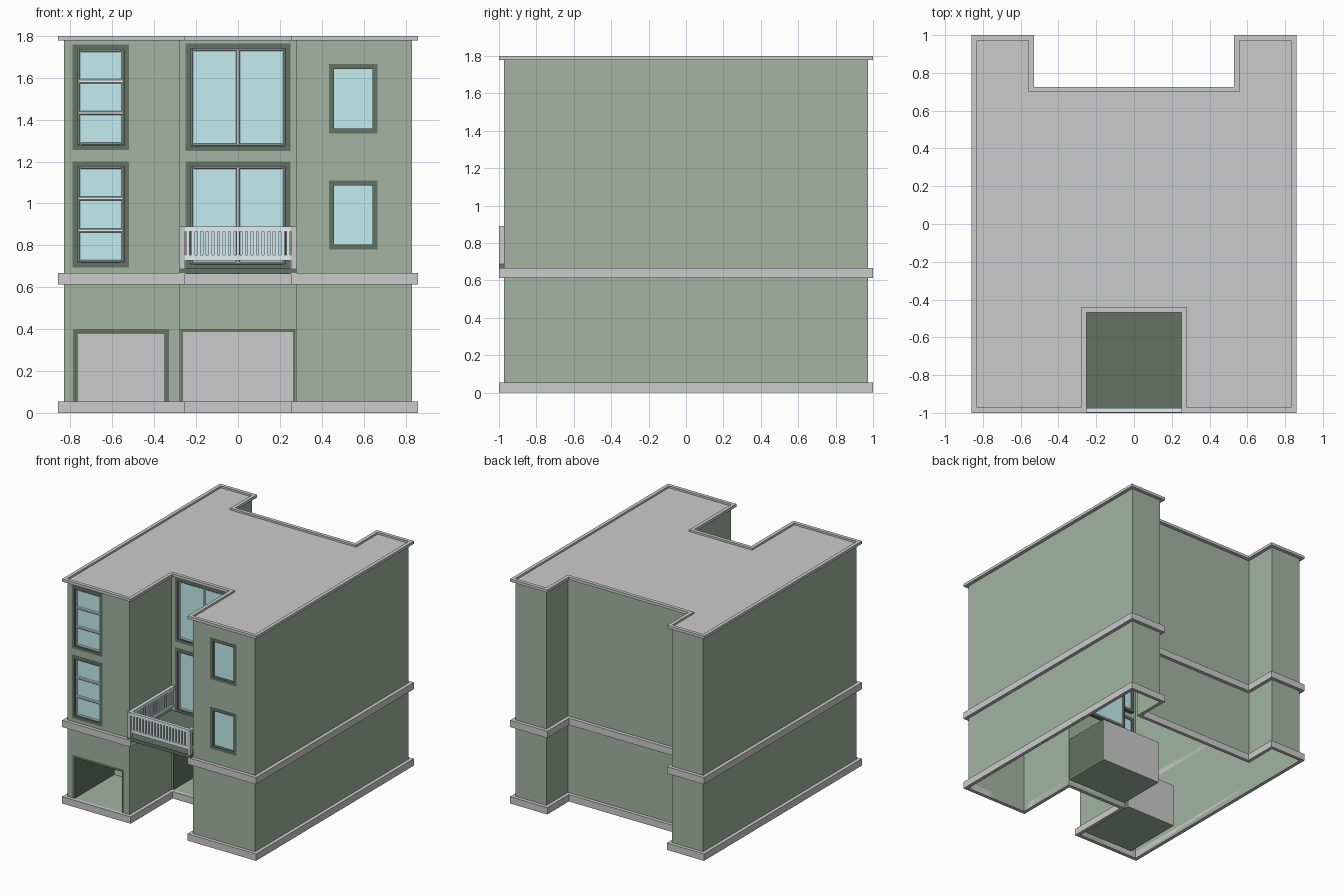
import bpy, bmesh
from mathutils import Vector

if "Cube" in bpy.data.objects:
    bpy.data.objects.remove(bpy.data.objects["Cube"])


def mat(name, r, g, b):
    m = bpy.data.materials.new(name)
    m.diffuse_color = (r, g, b, 1)
    m.use_nodes = True
    m.node_tree.nodes["Principled BSDF"].inputs["Base Color"].default_value = m.diffuse_color
    return m


GREEN = mat("green_render", .36, .46, .36)
DARK = mat("dark_trim", .13, .17, .13)
GLASS = mat("pale_glass", .55, .85, .87)
WHITE = mat("white_trim", .78, .86, .87)


def finish(bm, name, m=None):
    me = bpy.data.meshes.new(name)
    bm.to_mesh(me)
    bm.free()
    ob = bpy.data.objects.new(name, me)
    bpy.context.collection.objects.link(ob)
    if m:
        me.materials.append(m)
    return ob


def add_box(bm, x0, x1, y0, y1, z0, z1):
    vs = bmesh.ops.create_cube(bm, size=1)["verts"]
    for v in vs:
        v.co = Vector((x0 + (v.co.x + .5) * (x1 - x0), y0 + (v.co.y + .5) * (y1 - y0),
                       z0 + (v.co.z + .5) * (z1 - z0)))


def boxes(name, m, *dims, bevel=0):
    bm = bmesh.new()
    for d in dims:
        add_box(bm, *d)
    ob = finish(bm, name, m)
    if bevel:
        mod = ob.modifiers.new("bevel", "BEVEL")
        mod.width, mod.segments = bevel, 1
    return ob


def outline(o):
    a, f, n, ny, b, by = .832 + o, .972 + o, .28 - o, -.44 - o, .558 - o, .698 + o
    return [(-a, -f), (-n, -f), (-n, ny), (n, ny), (n, -f), (a, -f),
            (a, f), (b, f), (b, by), (-b, by), (-b, f), (-a, f)]


FRONT, BACK = -.972, -.44
PLAN, RIM = outline(0), outline(.028)

# window and garage rectangles: x0, x1, z0, z1
LEFT_W = [(-.79, -.52, z, z + .505) for z in (.695, 1.255)]
MID_W = [(-.25, .25, z, z + .515) for z in (.685, 1.25)]
RIGHT_W = [(.435, .667, z, z + .33) for z in (.78, 1.335)]
LEFT_G, MID_G = (-.787, -.33, .055, .4), (-.275, .275, .055, .4)
HOLES = {0: LEFT_W + [LEFT_G], 2: MID_W + [MID_G], 4: RIGHT_W}

# thin outer walls with openings
bm = bmesh.new()
for i, p in enumerate(PLAN):
    q = PLAN[(i + 1) % len(PLAN)]
    holes = HOLES.get(i, [])
    us = sorted({0, 1} | {(x - p[0]) / (q[0] - p[0]) for h in holes for x in h[:2]})
    zs = sorted({0, 1.785} | {z for h in holes for z in h[2:]})
    pt = lambda u, z: bm.verts.new((p[0] + (q[0] - p[0]) * u, p[1] + (q[1] - p[1]) * u, z))
    for u0, u1 in zip(us, us[1:]):
        for z0, z1 in zip(zs, zs[1:]):
            cx, cz = p[0] + (q[0] - p[0]) * (u0 + u1) / 2, (z0 + z1) / 2
            if not any(h[0] < cx < h[1] and h[2] < cz < h[3] for h in holes):
                bm.faces.new((pt(u0, z0), pt(u1, z0), pt(u1, z1), pt(u0, z1)))
bmesh.ops.remove_doubles(bm, verts=bm.verts, dist=1e-5)
finish(bm, "walls", GREEN)


# stone bands running round the plan
def band(name, z0, z1):
    bm = bmesh.new()
    loops = [[bm.verts.new((x, y, z)) for x, y in pts]
             for pts, z in ((PLAN, z0), (RIM, z0), (RIM, z1), (PLAN, z1))]
    n = len(PLAN)
    for k in range(4):
        a, b = loops[k], loops[(k + 1) % 4]
        for i in range(n):
            j = (i + 1) % n
            bm.faces.new((a[i], a[j], b[j], b[i]))
    bmesh.ops.recalc_face_normals(bm, faces=bm.faces)
    finish(bm, name)


band("base_plinth", 0, .055)
band("middle_band", .613, .667)
band("roof_cornice", 1.778, 1.8)

# flat roof just below the cornice top
bm = bmesh.new()
bm.faces.new([bm.verts.new((x, y, 1.785)) for x, y in PLAN])
finish(bm, "roof", None)


def frame_bars(r, t, y0, y1):
    x0, x1, z0, z1 = r
    return [(x0, x0 + t, y0, y1, z0, z1), (x1 - t, x1, y0, y1, z0, z1),
            (x0 + t, x1 - t, y0, y1, z0, z0 + t), (x0 + t, x1 - t, y0, y1, z1 - t, z1)]


# windows: dark surround, glass, optional white sash with glazing bars
def window(name, r, y, rows=1, cols=1, sash=True):
    x0, x1, z0, z1 = r
    t = .024
    boxes(name + "_surround", DARK, *frame_bars(r, t, y - .002, y + .03))
    x0, x1, z0, z1 = x0 + t, x1 - t, z0 + t, z1 - t
    boxes(name + "_glass", GLASS, (x0, x1, y + .02, y + .026, z0, z1))
    if sash:
        bars = frame_bars((x0, x1, z0, z1), .012, y + .006, y + .022)
        for k in range(1, rows):
            z = z0 + (z1 - z0) * k / rows
            bars.append((x0, x1, y + .006, y + .022, z - .01, z + .01))
        for k in range(1, cols):
            x = x0 + (x1 - x0) * k / cols
            bars.append((x - .01, x + .01, y + .006, y + .022, z0, z1))
        boxes(name + "_sash", WHITE, *bars, bevel=.005)


for level, i in (("lower", 0), ("upper", 1)):
    window(level + "_left_window", LEFT_W[i], FRONT, rows=3)
    window(level + "_balcony_window", MID_W[i], BACK, cols=2)
    window(level + "_right_window", RIGHT_W[i], FRONT, sash=False)


# recessed garages: dark lining, green floor, grey door at the back
def garage(name, r, y, depth, t):
    x0, x1, z0, z1 = r
    y1 = y + depth
    boxes(name + "_lining", DARK, (x0, x0 + t, y, y1, z0, z1), (x1 - t, x1, y, y1, z0, z1),
          (x0 + t, x1 - t, y, y1, z1 - t, z1))
    boxes(name + "_floor", GREEN, (x0, x1, y, y1, z0 - .008, z0))
    boxes(name + "_door", None, (x0, x1, y1, y1 + .005, z0 - .008, z1))


garage("left_garage", LEFT_G, FRONT, .5, .02)
garage("middle_garage", MID_G, BACK, .4, .011)

# balcony floor, posts and railings
boxes("balcony_floor", DARK, (-.28, .28, -1, BACK, .664, .69))
boxes("balcony_posts", None, *[(s * .266 - .013, s * .266 + .013, -1, -.974, .667, .89)
                               for s in (-1, 1)])


def railing(name, a, b, c, along_x, n):
    def bar(u0, u1, w, z0, z1):
        return (u0, u1, c - w, c + w, z0, z1) if along_x else (c - w, c + w, u0, u1, z0, z1)
    parts = [bar(a, b, .012, .865, .89), bar(a, b, .01, .728, .755)]
    for k in range(n):
        u = a + (b - a) * (k + .5) / n
        parts.append(bar(u - .008, u + .008, .007, .755, .865))
    boxes(name, WHITE, *parts)


railing("front_railing", -.253, .253, -.987, True, 19)
for side, s in (("left", -1), ("right", 1)):
    railing(side + "_railing", -.974, -.442, s * .266, False, 20)
